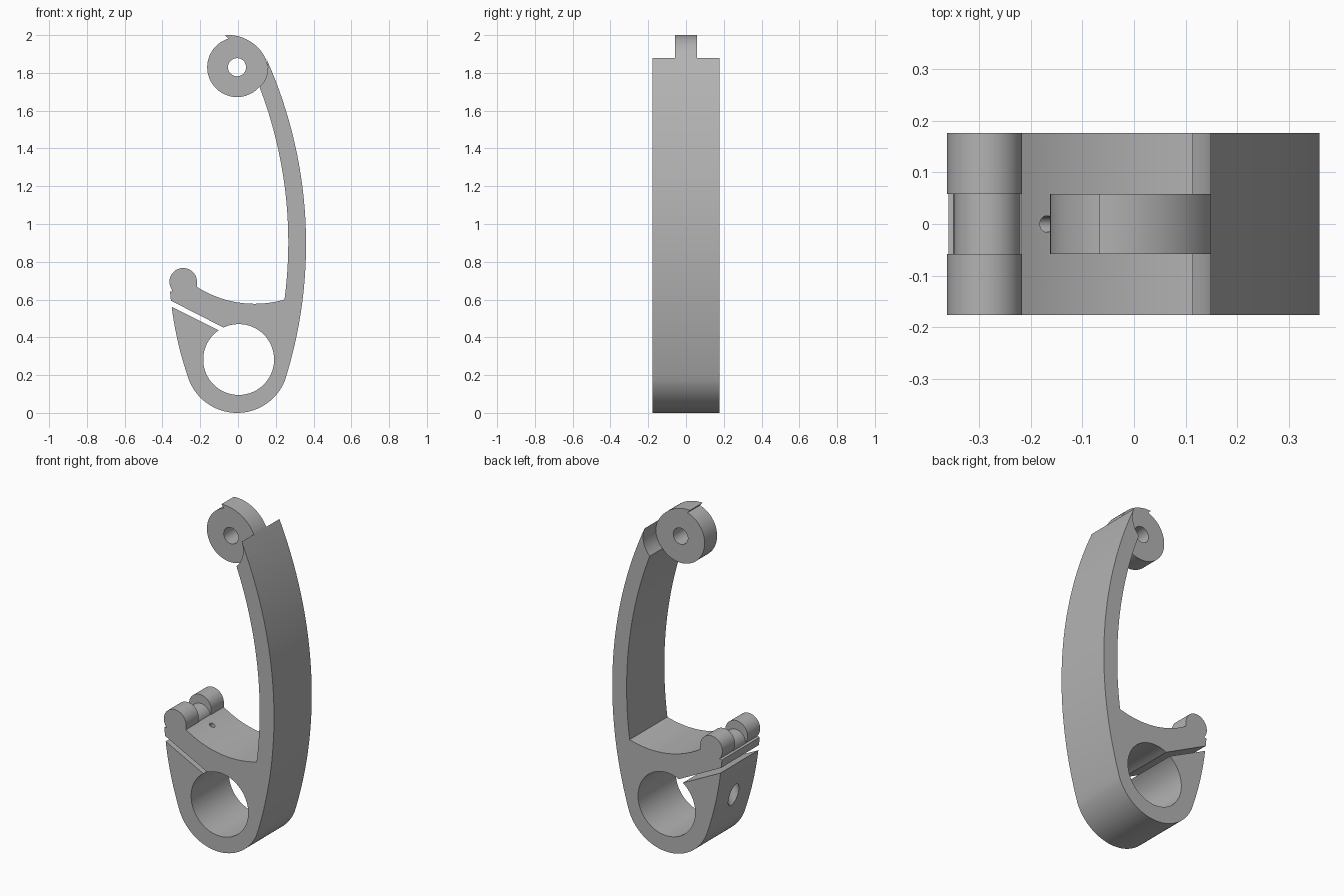
import bpy, bmesh, math
from mathutils import Vector, Matrix

if "Cube" in bpy.data.objects:
    bpy.data.objects.remove(bpy.data.objects["Cube"])

WIDTH = 0.177      # half width of the body
TAB = 0.0585       # half width of the knuckle and of the hook gap
PIVOT = (-0.005, 1.83)

grey = bpy.data.materials.new("plain grey")
grey.use_nodes = True
COLOUR = (0.45, 0.45, 0.45, 1)
grey.diffuse_color = COLOUR
grey.node_tree.nodes["Principled BSDF"].inputs["Base Color"].default_value = COLOUR


def sweep(centre, radius, start, end, n):
    """Points on a circle between two angles in degrees."""
    angles = [math.radians(start + (end - start) * i / n) for i in range(n + 1)]
    return [(centre[0] + radius * math.cos(a), centre[1] + radius * math.sin(a)) for a in angles]


def arc(p, q, r, n):
    """Points on the circular arc from p through q to r."""
    p, q, r = Vector(p), Vector(q), Vector(r)
    b, c = q - p, r - p
    d = 2 * (b.x * c.y - b.y * c.x)
    centre = p + Vector((c.y * b.length_squared - b.y * c.length_squared,
                         b.x * c.length_squared - c.x * b.length_squared)) / d
    s, e = p - centre, r - centre
    start = math.degrees(math.atan2(s.y, s.x))
    turn = (math.degrees(math.atan2(e.y, e.x)) - start) % 360
    if d < 0:
        turn -= 360
    return sweep(centre, s.length, start, start + turn, n)


def extrude(name, profile, y0, y1):
    """Solid from an x-z outline, running from y0 to y1."""
    points = []
    for p in profile:
        if not points or (Vector(p) - Vector(points[-1])).length > 1e-4:
            points.append(p)
    bm = bmesh.new()
    face = bm.faces.new([bm.verts.new((x, y0, z)) for x, z in points])
    new = bmesh.ops.extrude_face_region(bm, geom=[face])["geom"]
    bmesh.ops.translate(bm, vec=(0, y1 - y0, 0),
                        verts=[v for v in new if isinstance(v, bmesh.types.BMVert)])
    bmesh.ops.recalc_face_normals(bm, faces=bm.faces)
    mesh = bpy.data.meshes.new(name)
    bm.to_mesh(mesh)
    bm.free()
    mesh.materials.append(grey)
    obj = bpy.data.objects.new(name, mesh)
    bpy.context.collection.objects.link(obj)
    return obj


def bore(name, start, end, radius):
    """Round cutter along a line in the y = 0 plane."""
    a, b = Vector((start[0], 0, start[1])), Vector((end[0], 0, end[1]))
    turn = (b - a).to_track_quat("Z", "Y").to_matrix().to_4x4()
    bm = bmesh.new()
    bmesh.ops.create_cone(bm, cap_ends=True, segments=32, radius1=radius, radius2=radius,
                          depth=(b - a).length, matrix=Matrix.Translation((a + b) / 2) @ turn)
    mesh = bpy.data.meshes.new(name)
    bm.to_mesh(mesh)
    bm.free()
    mesh.materials.append(grey)
    obj = bpy.data.objects.new(name, mesh)
    bpy.context.collection.objects.link(obj)
    return obj


def combine(target, tool, operation):
    mod = target.modifiers.new(operation, "BOOLEAN")
    mod.operation, mod.solver, mod.object = operation, "EXACT", tool
    bpy.ops.object.select_all(action="DESELECT")
    bpy.context.view_layer.objects.active = target
    target.select_set(True)
    bpy.ops.object.modifier_apply(modifier=mod.name)
    bpy.data.objects.remove(tool)


# Clamp ring with its slit, shelf and curved arm, as one outline
outline = arc((-0.351, 0.562), (-0.312, 0.35), (-0.258, 0.17), 10)
outline += arc((-0.258, 0.17), (-0.005, 0), (0.248, 0.17), 36)
outline += arc((0.248, 0.17), (0.36, 0.93), (0.148, 1.88), 40)
outline += arc((0.148, 1.88), (0.155, 1.80), (0.114, 1.725), 10)
outline += arc((0.114, 1.725), (0.266, 0.93), (0.246, 0.60), 32)
outline += arc((0.246, 0.60), (0.108, 0.578), (-0.219, 0.668), 24)
outline += [(-0.36, 0.642), (-0.355, 0.594)]
outline += arc((-0.077, 0.452), (-0.005, 0.095), (-0.103, 0.437), 60)
clip = extrude("clip_body", outline, -WIDTH, WIDTH)

# Pair of round hooks on the shelf, with a lower roller between them
hook = sweep((-0.29, 0.694), 0.073, 0, 218, 28) + [(-0.335, 0.625), (-0.217, 0.625)]
for side in (-1, 1):
    low, high = sorted((side * TAB, side * WIDTH))
    combine(clip, extrude("hook", hook, low, high), "UNION")
roller = sweep((-0.285, 0.65), 0.065, 0, 180, 24) + [(-0.335, 0.625), (-0.22, 0.625)]
combine(clip, extrude("roller", roller, -TAB, TAB), "UNION")

# Narrow knuckle with a small catch, set into the arm end
knuckle = arc((-0.068, 2.0), (0.05, 1.975), (0.148, 1.872), 14)
knuckle += [(0.168, 1.80), (0.15, 1.70)]
knuckle += sweep(PIVOT, 0.158, -41, -253, 48)
combine(clip, extrude("knuckle", knuckle, -TAB, TAB), "UNION")
combine(clip, extrude("pivot_hole", sweep(PIVOT, 0.048, 0, 350, 35), -1, 1), "DIFFERENCE")

# Clamp screw hole and its wide counterbore
combine(clip, bore("screw_hole", (-0.30, 0.38), (-0.12, 0.735), 0.016), "DIFFERENCE")
combine(clip, bore("counterbore", (-0.40, 0.18), (-0.265, 0.446), 0.045), "DIFFERENCE")

bpy.ops.object.select_all(action="DESELECT")
bpy.context.view_layer.objects.active = clip
clip.select_set(True)
bpy.ops.object.shade_smooth_by_angle(angle=math.radians(25))
